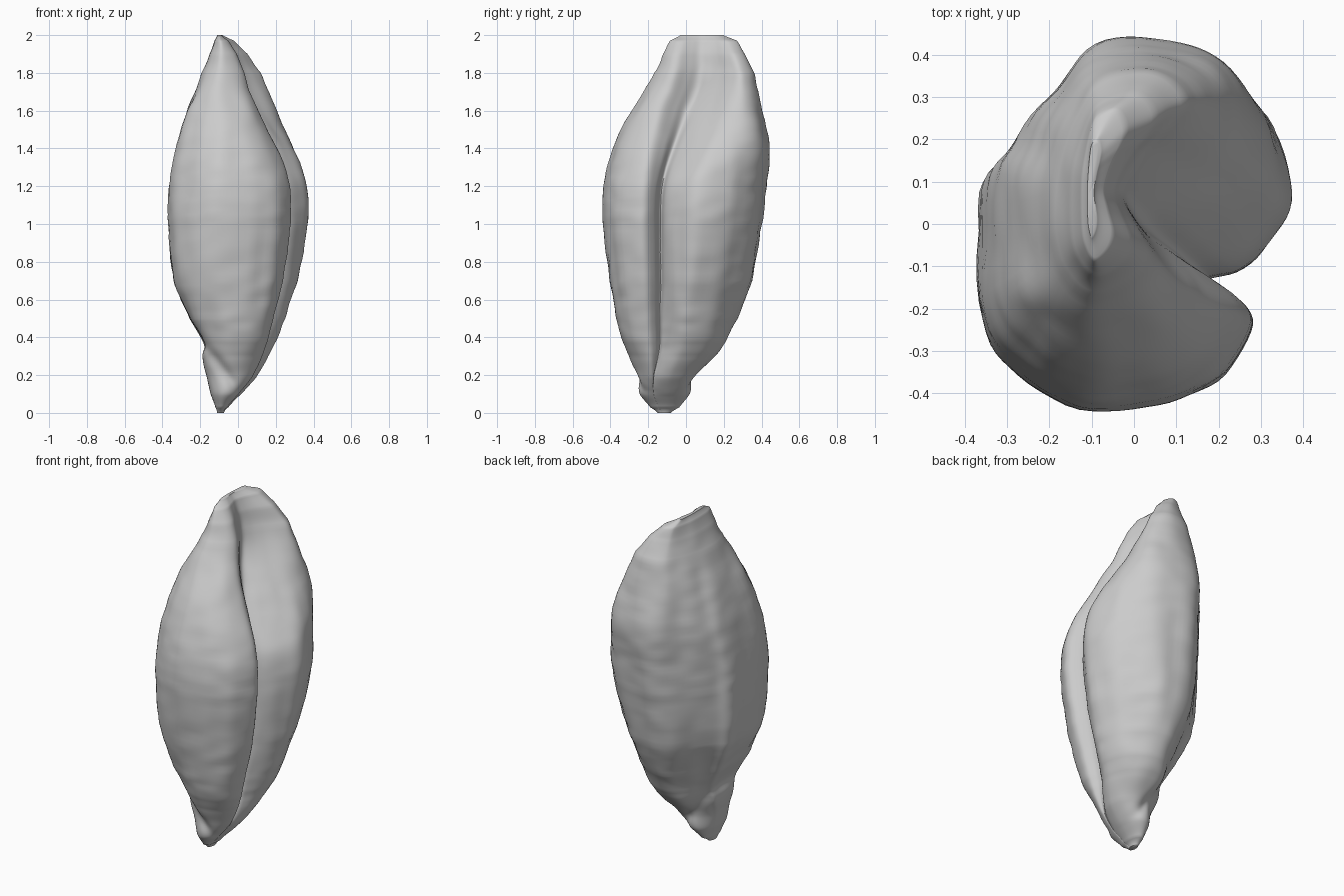
import bpy, bmesh, math
from mathutils import Vector, noise

if "Cube" in bpy.data.objects:
    bpy.data.objects.remove(bpy.data.objects["Cube"], do_unlink=True)

husk = bpy.data.materials.new("pale_grey_husk")
husk.use_nodes = True
GREY = (0.6, 0.6, 0.6, 1)
husk.diffuse_color = GREY
husk.node_tree.nodes["Principled BSDF"].inputs["Base Color"].default_value = GREY

# Cross-sections, starting at the bottom of the crease and running round the back
BELLY = [(.165, -.125), (.24, -.1), (.325, -.02), (.365, .09), (.315, .27), (.2, .38),
         (.06, .43), (-.1, .42), (-.21, .3), (-.31, .18), (-.37, .09), (-.365, -.22),
         (-.28, -.36), (-.1, -.44), (.08, -.42), (.21, -.35), (.275, -.23), (.23, -.16)]
CREST = [(-.03, .07), (-.01, .125), (.03, .18), (.085, .235), (.12, .29), (.09, .34),
         (.03, .36), (-.07, .34), (-.12, .3), (-.165, .2), (-.19, .1), (-.185, -.06),
         (-.15, -.13), (-.1, -.165), (-.04, -.15), (.015, -.11), (.03, -.06), (-.005, .01)]

# Height, then the extent in x and in y
LEVELS = [(0, -.11, -.075, -.15, -.08), (.03, -.12, -.05, -.19, -.035),
          (.1, -.145, .02, -.245, .02), (.19, -.165, .1, -.26, .05),
          (.3, -.195, .165, -.3, .15), (.38, -.205, .205, -.335, .21),
          (.5, -.26, .25, -.37, .27), (.7, -.34, .32, -.41, .35),
          (1, -.37, .365, -.44, .4), (1.2, -.365, .36, -.435, .42),
          (1.4, -.33, .31, -.385, .44), (1.6, -.27, .22, -.29, .405),
          (1.8, -.19, .12, -.165, .36), (1.9, -.15, .05, -.12, .31),
          (1.97, -.125, -.02, -.085, .27), (2, -.11, -.08, -.03, .2)]


def spline(a, b, c, d, t):
    """Smooth curve between b and c, point by point."""
    return [q + t / 2 * (r - p + t * (2 * p - 5 * q + 4 * r - s + t * (3 * (q - r) + s - p)))
            for p, q, r, s in zip(a, b, c, d)]


def smooth_ring(points, steps):
    n = len(points)
    ring = [spline(*(points[(i + k) % n] for k in (-1, 0, 1, 2)), j / steps)
            for i in range(n) for j in range(steps)]
    lo = [min(p[k] for p in ring) for k in (0, 1)]
    hi = [max(p[k] for p in ring) for k in (0, 1)]
    return [[(p[k] - lo[k]) / (hi[k] - lo[k]) for k in (0, 1)] for p in ring]


def smoothstep(a, b, v):
    t = min(1, max(0, (v - a) / (b - a)))
    return t * t * (3 - 2 * t)


def bell(v, centre, width):
    return math.exp(-((v - centre) / width) ** 2)


STEPS = 6
belly, crest = smooth_ring(BELLY, STEPS), smooth_ring(CREST, STEPS)
count = len(belly)
bm = bmesh.new()
rings = []
last = len(LEVELS) - 1

# Loft the kernel through the levels
for i in range(last):
    near = [LEVELS[min(last, max(0, i + k))] for k in (-1, 0, 1, 2)]
    rows = 8
    for j in range(rows + (i == last - 1)):
        t = j / rows
        _, x0, x1, y0, y1 = spline(*near, t)
        z = LEVELS[i][0] * (1 - t) + LEVELS[i + 1][0] * t
        up = smoothstep(1.15, 1.9, z)
        tip = 1 - smoothstep(.08, .4, z)
        mid = smoothstep(.02, .5, z) * (1 - smoothstep(1.7, 1.98, z))
        ring = []
        for k in range(count):
            u, v = (p * (1 - up) + q * up for p, q in zip(belly[k], crest[k]))
            # The crease fades into a rounded base
            away = math.hypot(u - .5, v - .5) or 1
            u += (.5 + (u - .5) / away * .5 - u) * tip * .8
            v += (.5 + (v - .5) / away * .5 - v) * tip * .8
            x, y = x0 + u * (x1 - x0), y0 + v * (y1 - y0)
            # Long ribs, fine wrinkles and a shallow furrow on the back lobe
            rib = noise.noise(Vector((x * 9, y * 9, z * 1.2)))
            wrinkle = noise.noise(Vector((x * 8, y * 8, z * 16)))
            furrow = bell(k, 4.2 * STEPS, STEPS) * bell(z, .65, .3)
            # Slanting notch where the germ meets the body
            germ = bell(z, .36 - 1.1 * (x + .2), .05) * (1 - smoothstep(-.06, .04, x))
            push = mid * (.012 * rib + .005 * wrinkle - .025 * furrow) - .02 * germ
            out = Vector((u - .5, v - .5)).normalized() * push
            ring.append(bm.verts.new((x + out.x, y + out.y, z)))
        rings.append(ring)

for low, high in zip(rings, rings[1:]):
    for k in range(count):
        n = (k + 1) % count
        bm.faces.new((low[k], low[n], high[n], high[k]))
bm.faces.new(rings[0][::-1])
bm.faces.new(rings[-1])
bmesh.ops.recalc_face_normals(bm, faces=bm.faces)

mesh = bpy.data.meshes.new("grain_kernel")
bm.to_mesh(mesh)
bm.free()
mesh.materials.append(husk)
kernel = bpy.data.objects.new("grain_kernel", mesh)
bpy.context.collection.objects.link(kernel)
bpy.context.view_layer.objects.active = kernel
kernel.select_set(True)
bpy.ops.object.shade_smooth_by_angle(angle=math.radians(60))
